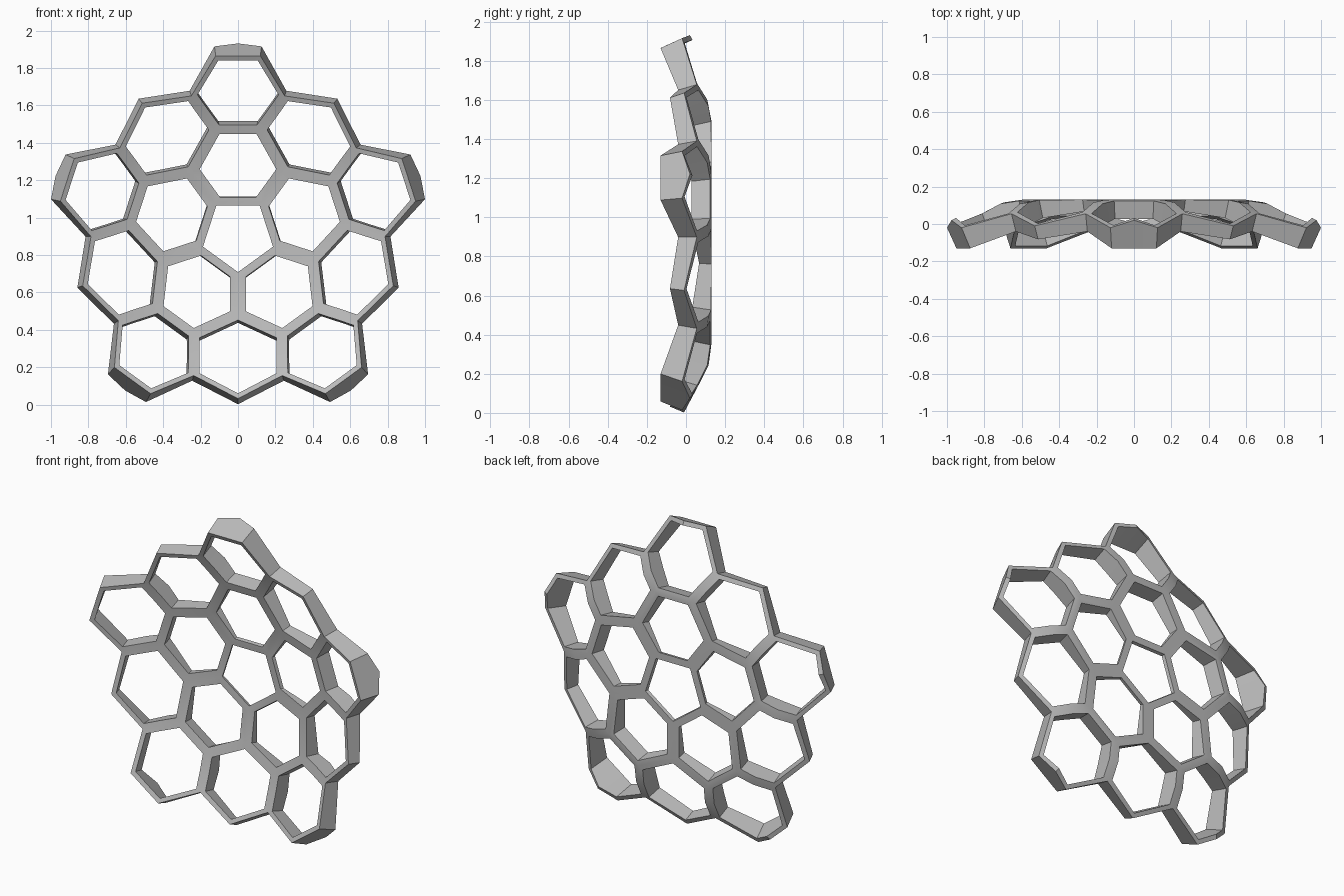
import bpy, bmesh, math
from mathutils import Vector

old = bpy.data.objects.get("Cube")
if old:
    bpy.data.objects.remove(old, do_unlink=True)

CENTRE_Z = 0.905
BACK_Y = 0.13

# Lattice joints: angle from the cell axis, then (radius, depth) at front and back
JOINTS = {
    "core":     (36.0, (0.224, 0.107), (0.230, BACK_Y)),
    "fork":     (36.0, (0.420, 0.074), (0.435, BACK_Y)),
    "shoulder": (12.0, (0.578, 0.034), (0.600, BACK_Y)),
    "bridge":   (15.8, (0.681, 0.000), (0.706, 0.112)),
    "notch":    (18.5, (0.786, -0.040), (0.815, 0.055)),
    "corner":   (7.1, (0.967, -0.130), (1.018, -0.020)),
    "tip":      (0.0, (0.960, -0.130), (1.026, 0.020)),
    "valley":   (36.0, (0.873, -0.082), (0.903, -0.010)),
}


def joint(key, side):
    """Position of a joint on the front (0) or back (1) surface."""
    name, k, sign = key
    offset, *layers = JOINTS[name]
    r, y = layers[side]
    a = math.radians(90 + 72 * k + sign * offset)
    return Vector((r * math.cos(a), y, r * math.sin(a)))


def strut_half_width(a, b):
    names = {a[0], b[0]}
    if names == {"core"}:
        return 0.022
    if names == {"core", "fork"}:
        return 0.042
    if "bridge" in names or "fork" in names:
        return 0.03
    return 0.025


def hole_corners(keys, side):
    """Offset every edge of a cell inward and intersect neighbours."""
    pts = [joint(k, side) for k in keys]
    result = []
    n = len(keys)
    for i, p in enumerate(pts):
        lines = []
        for j, m in (((i - 1) % n, i), (i, (i + 1) % n)):
            d = pts[m] - pts[j]
            normal = Vector((-d.z, d.x)).normalized()
            lines.append((normal, strut_half_width(keys[j], keys[m])))
        (n1, w1), (n2, w2) = lines
        det = n1.x * n2.y - n1.y * n2.x
        if abs(det) < 0.05:
            shift = (n1 + n2).normalized() * (w1 + w2) / 2
        else:
            shift = Vector(((w1 * n2.y - w2 * n1.y) / det,
                            (n1.x * w2 - n2.x * w1) / det))
        q = Vector((p.x + shift.x, p.y, p.z + shift.y))
        r0, r1 = math.hypot(p.x, p.z), math.hypot(q.x, q.z)
        slope = r0 / 2 if side == 0 or r0 > 0.59 else 0
        q.y = min(BACK_Y, p.y - slope * (r1 - r0))
        result.append(q)
    return result


def make_cells():
    """One pentagon, an inner ring of hexagons and an outer ring of ten."""
    cells = [[("core", k, 1) for k in range(5)]]
    for k in range(5):
        p, q = (k - 1) % 5, (k + 1) % 5
        cells.append([("core", p, 1), ("fork", p, 1), ("shoulder", k, -1),
                      ("shoulder", k, 1), ("fork", k, 1), ("core", k, 1)])
        climb = ("shoulder", "bridge", "notch", "corner")
        cells.append([(s, k, -1) for s in climb] + [("tip", k, 1)]
                     + [(s, k, 1) for s in reversed(climb)])
        flank = ("shoulder", "bridge", "notch")
        cells.append([("fork", k, 1)] + [(s, k, 1) for s in flank]
                     + [("valley", k, 1)] + [(s, q, -1) for s in reversed(flank)])
    return cells


bm = bmesh.new()
lift = Vector((0, 0, CENTRE_Z))
shared = {}


def joint_vert(key, side):
    if (key, side) not in shared:
        shared[key, side] = bm.verts.new(joint(key, side) + lift)
    return shared[key, side]


# Struts around each open cell
edge_use = {}
for keys in make_cells():
    n = len(keys)
    rings = [[bm.verts.new(p + lift) for p in hole_corners(keys, s)] for s in (0, 1)]
    for i in range(n):
        j = (i + 1) % n
        for s in (0, 1):
            bm.faces.new((joint_vert(keys[i], s), joint_vert(keys[j], s),
                          rings[s][j], rings[s][i]))
        bm.faces.new((rings[0][i], rings[0][j], rings[1][j], rings[1][i]))
        edge_use.setdefault(frozenset((keys[i], keys[j])), []).append((keys[i], keys[j]))

# Outer rim walls
for uses in edge_use.values():
    if len(uses) == 1:
        a, b = uses[0]
        bm.faces.new((joint_vert(a, 0), joint_vert(b, 0),
                      joint_vert(b, 1), joint_vert(a, 1)))

bmesh.ops.recalc_face_normals(bm, faces=bm.faces[:])
mesh = bpy.data.meshes.new("honeycomb_lattice")
bm.to_mesh(mesh)
bm.free()

# Single grey finish
grey = bpy.data.materials.new("plain grey")
grey.use_nodes = True
colour = (0.5, 0.5, 0.5, 1)
grey.diffuse_color = colour
grey.node_tree.nodes["Principled BSDF"].inputs["Base Color"].default_value = colour
mesh.materials.append(grey)

lattice = bpy.data.objects.new("honeycomb_lattice", mesh)
bpy.context.collection.objects.link(lattice)
bpy.context.view_layer.objects.active = lattice
lattice.select_set(True)
bpy.ops.object.shade_smooth_by_angle(angle=math.radians(30))
